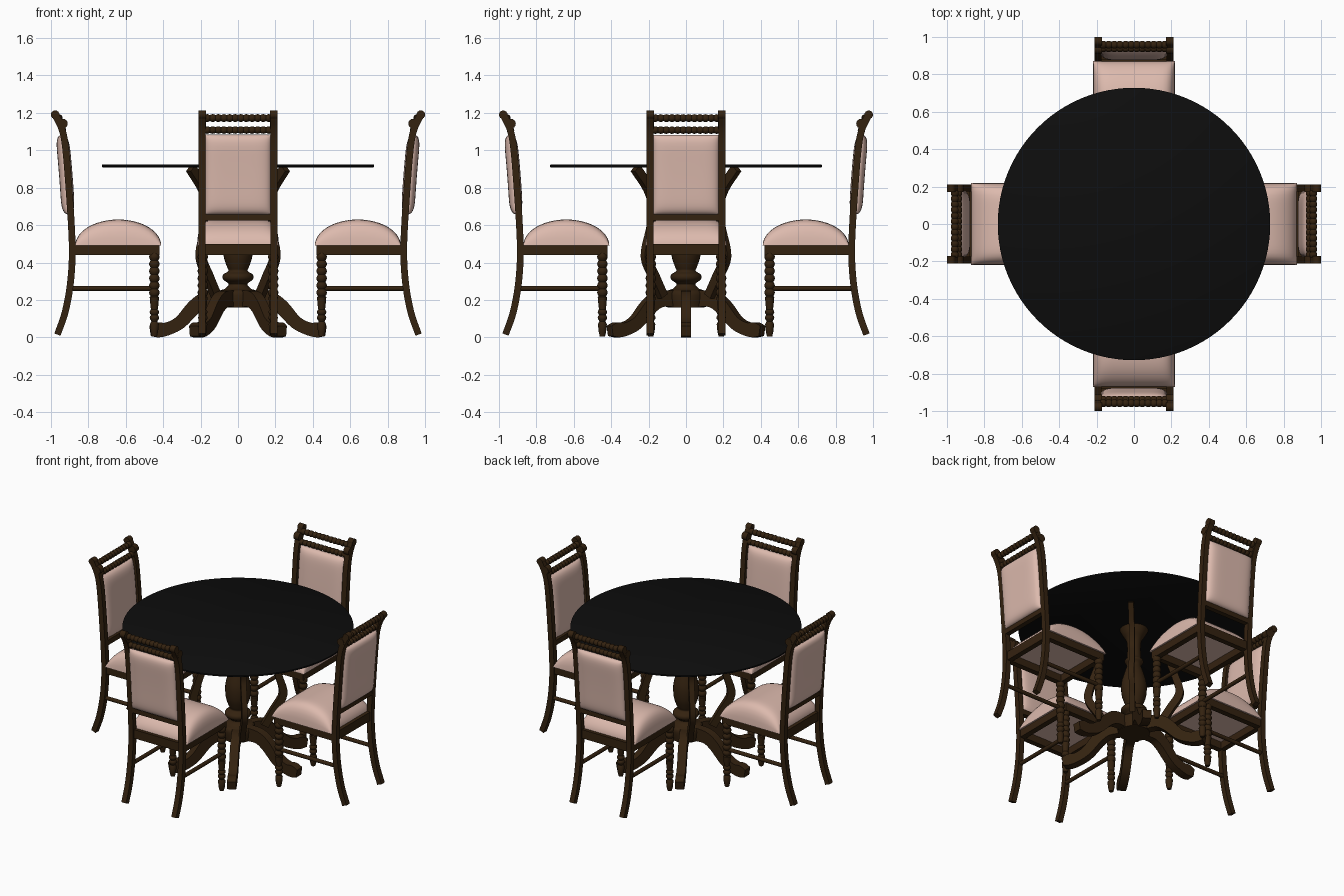
import bpy, bmesh, math
from mathutils import Matrix, Vector

if "Cube" in bpy.data.objects:
    bpy.data.objects.remove(bpy.data.objects["Cube"])


def material(name, colour):
    m = bpy.data.materials.new(name)
    m.use_nodes = True
    m.diffuse_color = (*colour, 1)
    m.node_tree.nodes["Principled BSDF"].inputs["Base Color"].default_value = (*colour, 1)
    return m


WOOD = material("dark brown wood", (0.034, 0.016, 0.005))
CLOTH = material("pale pink cloth", (0.72, 0.49, 0.42))
BLACK = material("black top", (0.004, 0.004, 0.004))
QUARTERS = [math.radians(90 * i) for i in range(4)]


def place(name, bm, mat, angles=(0,)):
    """Finish a mesh and put one linked copy at each turn about the z axis."""
    bmesh.ops.recalc_face_normals(bm, faces=bm.faces)
    me = bpy.data.meshes.new(name)
    bm.to_mesh(me)
    bm.free()
    me.materials.append(mat)
    me.polygons.foreach_set("use_smooth", [True] * len(me.polygons))
    me.set_sharp_from_angle(angle=math.radians(40))
    for i, a in enumerate(angles):
        ob = bpy.data.objects.new(f"{name}_{i + 1}" if len(angles) > 1 else name, me)
        ob.rotation_euler.z = a
        bpy.context.collection.objects.link(ob)


def box(bm, centre, size):
    bmesh.ops.create_cube(bm, size=1, matrix=Matrix.Translation(centre) @ Matrix.Diagonal((*size, 1)))


def spline(pts, steps=5):
    """Smooth curve through points of any dimension."""
    p = [Vector(q) for q in pts]
    p = [2 * p[0] - p[1]] + p + [2 * p[-1] - p[-2]]
    out = []
    for a, b, c, d in zip(p, p[1:], p[2:], p[3:]):
        for k in range(steps):
            t = k / steps
            out.append(0.5 * (2 * b + (c - a) * t + (2 * a - 5 * b + 4 * c - d) * t * t
                              + (3 * b - a - 3 * c + d) * t ** 3))
    return out + [p[-2]]


def sweep(bm, pts, width, x=0):
    """Rectangular bar along (radius, height, thickness) points, running out along -y."""
    path = spline(pts)
    rings = []
    for i, p in enumerate(path):
        tan = path[min(i + 1, len(path) - 1)] - path[max(i - 1, 0)]
        n = Vector((-tan[1], tan[0])).normalized() * p[2] / 2
        rings.append([bm.verts.new((x + sx * width / 2, -(p[0] + s * n[0]), p[1] + s * n[1]))
                      for sx, s in ((-1, -1), (1, -1), (1, 1), (-1, 1))])
    for a, b in zip(rings, rings[1:]):
        for j in range(4):
            bm.faces.new((a[j], a[j - 1], b[j - 1], b[j]))
    bm.faces.new(rings[0])
    bm.faces.new(rings[-1])


def lathe(bm, profile, matrix=Matrix(), sides=16):
    """Turn (radius, height) points about the z axis."""
    rings = [[bm.verts.new(matrix @ Vector((r * math.cos(t), r * math.sin(t), z)))
              for t in (math.tau * j / sides for j in range(sides))] for r, z in profile]
    for a, b in zip(rings, rings[1:]):
        for j in range(sides):
            bm.faces.new((a[j], a[j - 1], b[j - 1], b[j]))
    bm.faces.new(rings[0])
    bm.faces.new(rings[-1])


def beads(z0, z1, count, r_min, r_max):
    """Profile of a row of turned beads."""
    n = count * 6
    return [(r_min + (r_max - r_min) * abs(math.sin(math.pi * i / 6)), z0 + (z1 - z0) * i / n)
            for i in range(n + 1)]


def cushion(bm, shape, n=24):
    """Two skins of a padded square that meet at the rim; shape(u, v, side) gives the point."""
    ease = [math.sin(math.pi * (i / n - 0.5)) for i in range(n + 1)]
    for side in (-1, 1):
        g = [[bm.verts.new(shape(u, v, side)) for v in ease] for u in ease]
        for i in range(n):
            for j in range(n):
                bm.faces.new((g[i][j], g[i + 1][j], g[i + 1][j + 1], g[i][j + 1]))
    bmesh.ops.remove_doubles(bm, verts=bm.verts, dist=0.0005)


def rim(t, power, root):
    return max(0, 1 - abs(t) ** power) ** root


def across(x, r, z):
    """Frame whose z axis runs sideways along x."""
    return Matrix.Translation((x, -r, z)) @ Matrix.Rotation(math.pi / 2, 4, 'Y')


# Round table top
bm = bmesh.new()
lathe(bm, [(0.722, 0.908), (0.728, 0.912), (0.728, 0.921), (0.722, 0.925)], sides=96)
place("table_top", bm, BLACK)

# Turned pedestal
bm = bmesh.new()
column = [(0.1, 0.16), (0.105, 0.24), (0.07, 0.26), (0.05, 0.285), (0.08, 0.31), (0.08, 0.335),
          (0.052, 0.355), (0.06, 0.38), (0.078, 0.44), (0.08, 0.52), (0.06, 0.6), (0.045, 0.65),
          (0.06, 0.68), (0.045, 0.71), (0.045, 0.82), (0.07, 0.87), (0.09, 0.908)]
lathe(bm, spline(column, 4), sides=24)
place("table_pedestal", bm, WOOD)

# Six arched feet
bm = bmesh.new()
sweep(bm, [(0.05, 0.205, 0.09), (0.16, 0.205, 0.085), (0.23, 0.165, 0.08), (0.31, 0.08, 0.07),
           (0.38, 0.045, 0.07), (0.43, 0.04, 0.08), (0.47, 0.034, 0.055)], 0.056)
place("table_foot", bm, WOOD, [math.radians(90 + 60 * i) for i in range(6)])

# Four wavy braces under the top
bm = bmesh.new()
sweep(bm, [(0.17, 0.22, 0.05), (0.23, 0.32, 0.05), (0.29, 0.43, 0.05), (0.26, 0.56, 0.045),
           (0.23, 0.67, 0.045), (0.27, 0.79, 0.05), (0.37, 0.905, 0.05)], 0.035)
place("table_brace", bm, WOOD, [math.radians(90 + a) for a in (47, 133, 227, 313)])

# Chair back posts, splayed below and scrolled at the top
POST = [(0.965, 0.015, 0.035), (0.925, 0.13, 0.036), (0.898, 0.27, 0.036), (0.886, 0.42, 0.036),
        (0.888, 0.55, 0.036), (0.9, 0.75, 0.036), (0.92, 1.0, 0.036), (0.94, 1.11, 0.036),
        (0.976, 1.19, 0.04)]
bm = bmesh.new()
for x in (-0.192, 0.192):
    sweep(bm, POST, 0.036, x)
    for r, z, rad in ((0.977, 1.19, 0.023), (0.936, 1.142, 0.026)):
        lathe(bm, [(rad, -0.02), (rad, 0.02)], across(x, r, z))
place("chair_back_posts", bm, WOOD, QUARTERS)

# Turned front legs
bm = bmesh.new()
leg = [(0.014, 0.005), (0.02, 0.03), (0.024, 0.07), (0.016, 0.085)]
leg += beads(0.09, 0.15, 2, 0.018, 0.025) + [(0.021, 0.17), (0.025, 0.215)]
leg += beads(0.22, 0.45, 6, 0.02, 0.028)
for x in (-0.188, 0.188):
    lathe(bm, leg, Matrix.Translation((x, -0.447, 0)))
place("chair_front_legs", bm, WOOD, QUARTERS)

# Seat frame and side stretchers
bm = bmesh.new()
for x in (-0.188, 0.188):
    box(bm, (x, -0.655, 0.47), (0.038, 0.47, 0.06))
    lathe(bm, [(0.013, -0.22), (0.013, 0.22)],
          Matrix.Translation((x, -0.67, 0.262)) @ Matrix.Rotation(math.pi / 2, 4, 'X'))
for r in (0.44, 0.875):
    box(bm, (0, -r, 0.47), (0.37, 0.036, 0.06))
place("chair_seat_frame", bm, WOOD, QUARTERS)

# Back rails: one plain, two beaded
bm = bmesh.new()
box(bm, (0, -0.893, 0.642), (0.37, 0.034, 0.036))
for r, z, rad in ((0.958, 1.172, 0.021), (0.938, 1.108, 0.02)):
    lathe(bm, beads(-0.18, 0.18, 12, rad * 0.75, rad), across(0, r, z))
place("chair_back_rails", bm, WOOD, QUARTERS)


# Domed seat cushion
def seat(u, v, side):
    lift = 0.14 * rim(v, 2, 0.5) * rim(u, 8, 0.45) if side > 0 else 0
    return (0.218 * u, -0.64 - 0.23 * v, 0.49 + lift)


bm = bmesh.new()
cushion(bm, seat)
place("chair_seat_cushion", bm, CLOTH, QUARTERS)


# Padded back panel following the posts
def back(u, v, side):
    z = 0.87 + 0.213 * v
    r = 0.912 + 0.062 * (z - 0.75) + 0.07 * (z - 0.75) ** 2
    return (0.176 * u, -r - side * 0.036 * rim(u, 6, 0.5) * rim(v, 8, 0.5), z)


bm = bmesh.new()
cushion(bm, back)
place("chair_back_cushion", bm, CLOTH, QUARTERS)
